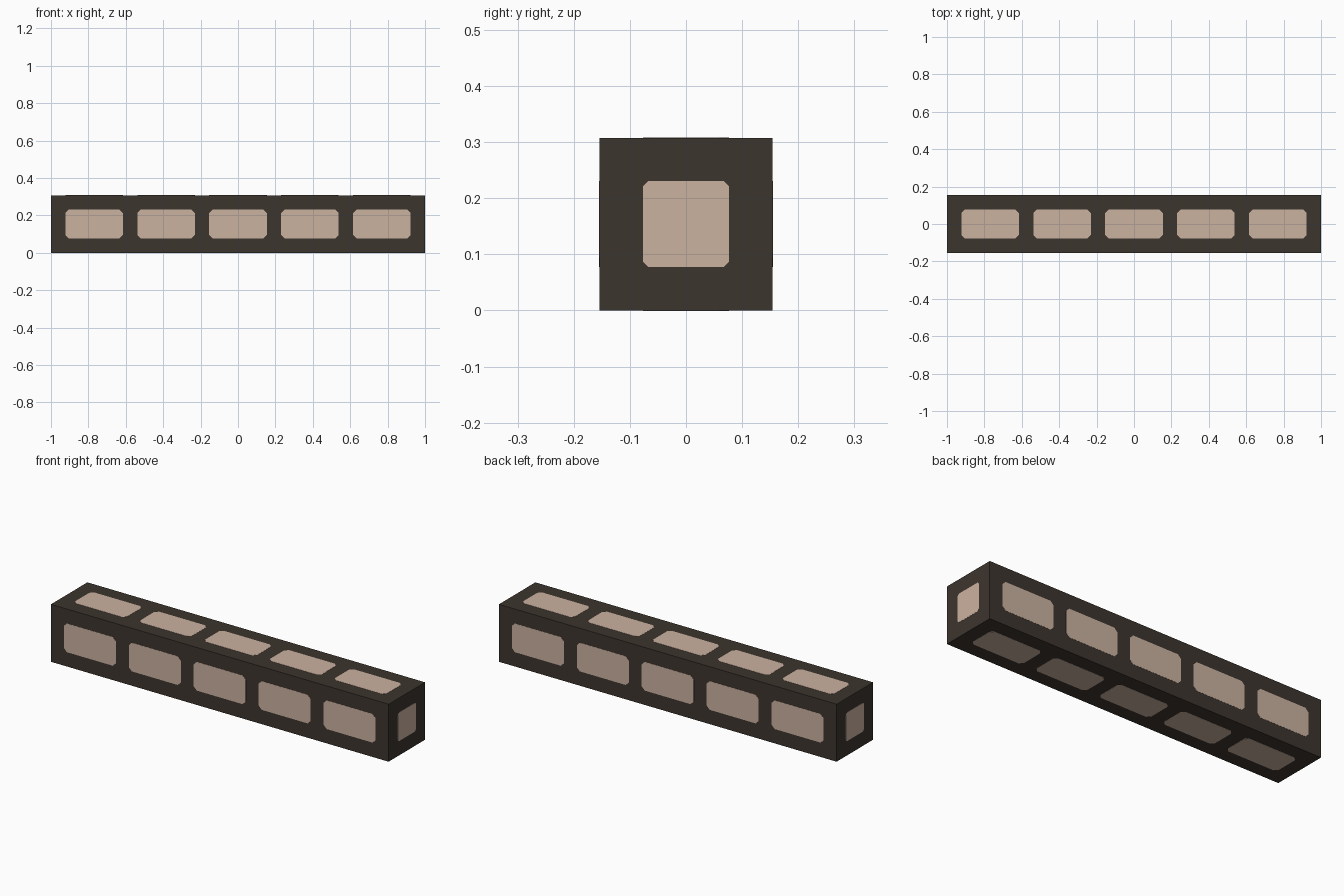
import bpy, bmesh, math
from mathutils import Matrix

if "Cube" in bpy.data.objects:
    bpy.data.objects.remove(bpy.data.objects["Cube"])

U = 2 / 26            # layout unit: beam is 26 x 4 x 4 units
H = 2 * U             # half thickness of the beam
LIFT = 0.0008         # plates sit just proud of the surface


def material(name, rgb):
    m = bpy.data.materials.new(name)
    m.diffuse_color = (*rgb, 1)
    m.use_nodes = True
    m.node_tree.nodes["Principled BSDF"].inputs["Base Color"].default_value = m.diffuse_color
    return m


dark = material("dark brown", (0.046, 0.035, 0.027))
light = material("pale tan", (0.597, 0.445, 0.352))


def finish(name, bm, mat):
    bmesh.ops.recalc_face_normals(bm, faces=bm.faces)
    me = bpy.data.meshes.new(name)
    bm.to_mesh(me)
    bm.free()
    me.materials.append(mat)
    ob = bpy.data.objects.new(name, me)
    bpy.context.collection.objects.link(ob)
    return ob


def add_plate(bm, mtx, cx, w, h, c):
    """Thin clipped-corner plate, straddling the local z = 0 plane."""
    a, b = w / 2, h / 2
    ring = [(a - c, -b), (a, -b + c), (a, b - c), (a - c, b),
            (-a + c, b), (-a, b - c), (-a, -b + c), (-a + c, -b)]
    f = bm.faces.new([bm.verts.new(mtx @ Matrix.Translation((cx + x, y, -LIFT)) @
                                   Matrix.Identity(4).translation) for x, y in ring])
    ext = bmesh.ops.extrude_face_region(bm, geom=[f], use_keep_orig=True)
    up = (mtx.to_3x3() @ Matrix.Identity(3)).col[2] * (2 * LIFT)
    verts = [g for g in ext["geom"] if isinstance(g, bmesh.types.BMVert)]
    bmesh.ops.translate(bm, verts=verts, vec=up)


# Beam body
bm = bmesh.new()
bmesh.ops.create_cube(bm, size=1, matrix=Matrix.Translation((0, 0, H)) @
                      Matrix.Diagonal((2, 2 * H, 2 * H, 1)))
finish("beam", bm, dark)

centre = Matrix.Translation((0, 0, H))

# Five panels on each long side
for i, side in enumerate(("top", "front", "bottom", "back")):
    bm = bmesh.new()
    m = centre @ Matrix.Rotation(i * math.pi / 2, 4, 'X') @ Matrix.Translation((0, 0, H))
    for k in range(-2, 3):
        add_plate(bm, m, k * 5 * U, 4 * U, 2 * U, 0.018)
    finish(side + "_panels", bm, light)

# One square panel on each end
for sign, side in ((1, "right"), (-1, "left")):
    bm = bmesh.new()
    m = centre @ Matrix.Rotation(sign * math.pi / 2, 4, 'Y') @ Matrix.Translation((0, 0, 1))
    add_plate(bm, m, 0, 2 * U, 2 * U, 0.01)
    finish(side + "_end_panel", bm, light)
